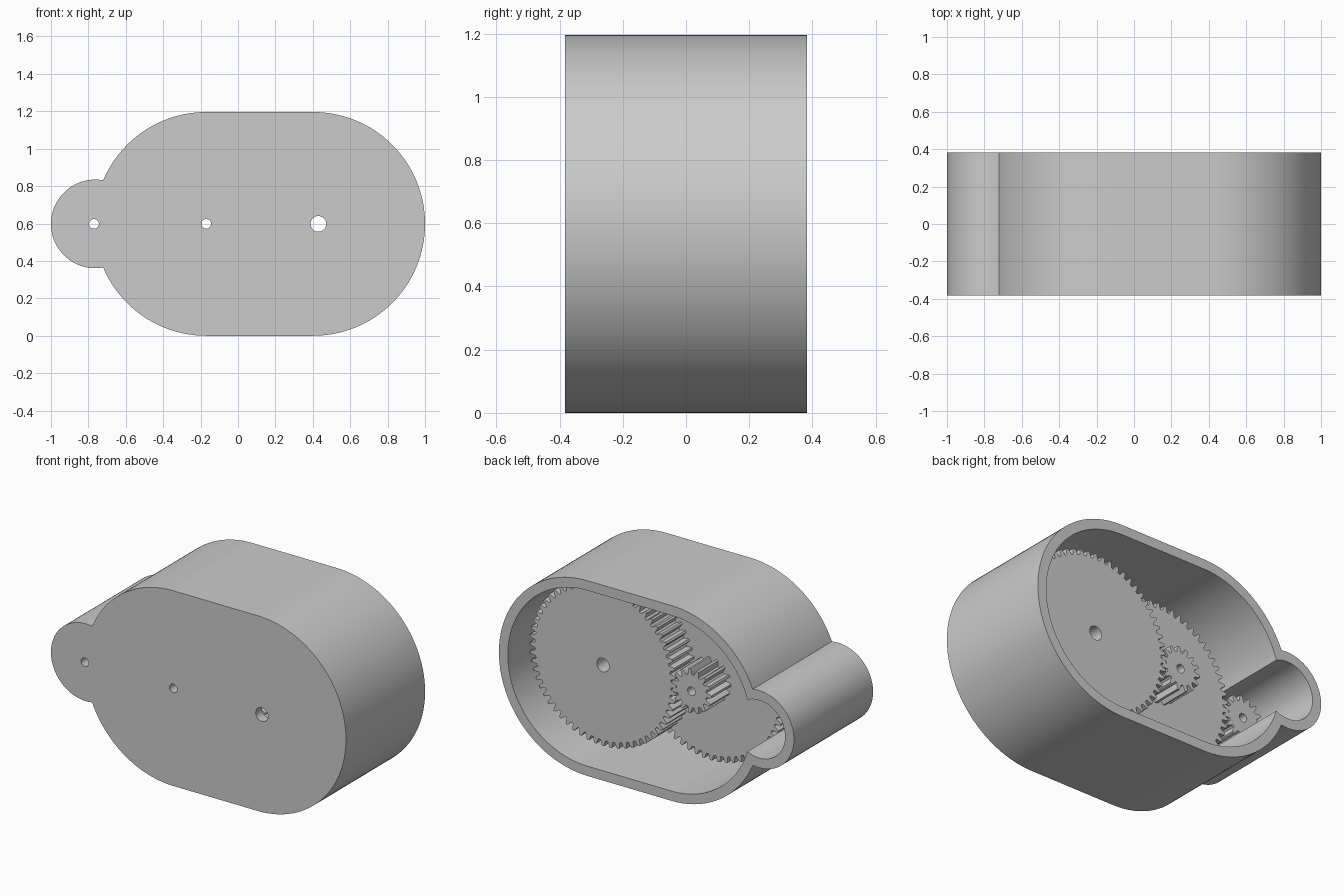
import bpy
import bmesh
from math import pi, cos, sin, atan2, sqrt, radians

cube = bpy.data.objects.get("Cube")
if cube:
    bpy.data.objects.remove(cube, do_unlink=True)

grey = bpy.data.materials.new("light_grey_plastic")
grey.use_nodes = True
GREY = (0.6, 0.6, 0.6, 1)
grey.diffuse_color = GREY
grey.node_tree.nodes["Principled BSDF"].inputs["Base Color"].default_value = GREY

# Layout: three shafts in a row at mid height
MID = 0.598
BODY_R, LOBE_R, WALL = 0.598, 0.237, 0.06
BODY_LEFT, BODY_RIGHT, LOBE_X = -0.17, 0.402, -0.763
FRONT, BACK, FLOOR = -0.383, 0.383, -0.323
OUT_X, IDLER_X, MOTOR_X = 0.43, -0.17, -0.77
OUT_HOLE, SMALL_HOLE = 0.042, 0.026
MODULE, BIG, SMALL = 0.016, 60, 15
GEAR_FRONT, GEAR_MID, GEAR_BACK = -0.19, 0.0, 0.19


def arc(cx, r, start, end, n):
    return [(cx + r * cos(start + (end - start) * i / n),
             MID + r * sin(start + (end - start) * i / n)) for i in range(n + 1)]


def circle(cx, r, n=32):
    return arc(cx, r, 0, 2 * pi, n)[:-1]


def case_outline(inset):
    """Stadium with a small round lobe merged into its end."""
    r, s = BODY_R - inset, LOBE_R - inset
    gap = BODY_LEFT - LOBE_X
    d = (gap * gap + r * r - s * s) / (2 * gap)
    h = sqrt(r * r - d * d)
    meet, lobe = pi - atan2(h, d), atan2(h, gap - d)
    return (arc(BODY_RIGHT, r, -pi / 2, pi / 2, 64)
            + arc(BODY_LEFT, r, pi / 2, meet, 40)
            + arc(LOBE_X, s, lobe, 2 * pi - lobe, 48)[1:-1]
            + arc(BODY_LEFT, r, 2 * pi - meet, 1.5 * pi, 40))


def gear_outline(cx, teeth, phase=0.0):
    pitch = MODULE * teeth / 2
    root, tip = pitch - 1.2 * MODULE, pitch + MODULE
    tooth = [(-0.35, root), (-0.24, pitch), (-0.12, tip),
             (0.12, tip), (0.24, pitch), (0.35, root)]
    points = []
    for i in range(teeth):
        for shift, r in tooth:
            a = (i + phase + shift) * 2 * pi / teeth
            points.append((cx + r * cos(a), MID + r * sin(a)))
    return points


def ring(bm, points, y):
    verts = [bm.verts.new((x, y, z)) for x, z in points]
    for a, b in zip(verts, verts[1:] + verts[:1]):
        bm.edges.new((a, b))
    return verts


def cap(bm, *rings):
    """Flat face bounded by the first ring, pierced by the others."""
    edges = [bm.edges.get((a, b)) for r in rings for a, b in zip(r, r[1:] + r[:1])]
    bmesh.ops.triangle_fill(bm, edges=edges, use_beauty=True, normal=(0, 1, 0))


def wall(bm, a, b):
    for i in range(len(a)):
        bm.faces.new((a[i - 1], a[i], b[i], b[i - 1]))


def finish(name, bm):
    bmesh.ops.recalc_face_normals(bm, faces=bm.faces)
    mesh = bpy.data.meshes.new(name)
    bm.to_mesh(mesh)
    bm.free()
    obj = bpy.data.objects.new(name, mesh)
    bpy.context.collection.objects.link(obj)
    mesh.materials.append(grey)
    bpy.ops.object.select_all(action="DESELECT")
    obj.select_set(True)
    bpy.context.view_layer.objects.active = obj
    bpy.ops.object.shade_smooth_by_angle(angle=radians(20))


def plain_gear(name, cx, teeth, phase, hole, y0, y1):
    bm = bmesh.new()
    teeth_pts, hole_pts = gear_outline(cx, teeth, phase), circle(cx, hole)
    o0, o1 = ring(bm, teeth_pts, y0), ring(bm, teeth_pts, y1)
    h0, h1 = ring(bm, hole_pts, y0), ring(bm, hole_pts, y1)
    cap(bm, o0, h0)
    cap(bm, o1, h1)
    wall(bm, o0, o1)
    wall(bm, h0, h1)
    finish(name, bm)


# Housing: open at the back, shaft holes through the front plate
bm = bmesh.new()
outer, inner = case_outline(0), case_outline(WALL)
holes = [circle(OUT_X, OUT_HOLE), circle(IDLER_X, SMALL_HOLE), circle(MOTOR_X, SMALL_HOLE)]
outer_front, outer_back = ring(bm, outer, FRONT), ring(bm, outer, BACK)
inner_floor, inner_back = ring(bm, inner, FLOOR), ring(bm, inner, BACK)
holes_front = [ring(bm, h, FRONT) for h in holes]
holes_floor = [ring(bm, h, FLOOR) for h in holes]
cap(bm, outer_front, *holes_front)
cap(bm, inner_floor, *holes_floor)
cap(bm, outer_back, inner_back)
wall(bm, outer_front, outer_back)
wall(bm, inner_floor, inner_back)
for a, b in zip(holes_front, holes_floor):
    wall(bm, a, b)
finish("gearbox_housing", bm)

# Output gear and motor pinion
plain_gear("output_gear", OUT_X, BIG, 0, OUT_HOLE, GEAR_MID, GEAR_BACK)
plain_gear("motor_pinion", MOTOR_X, SMALL, 0.5, SMALL_HOLE, GEAR_FRONT, GEAR_MID)

# Compound idler: large gear with a pinion on its back
bm = bmesh.new()
big_pts = gear_outline(IDLER_X, BIG)
small_pts = gear_outline(IDLER_X, SMALL, 0.5)
bore_pts = circle(IDLER_X, SMALL_HOLE)
big_front, big_back = ring(bm, big_pts, GEAR_FRONT), ring(bm, big_pts, GEAR_MID)
small_base, small_back = ring(bm, small_pts, GEAR_MID), ring(bm, small_pts, GEAR_BACK)
bore_front, bore_back = ring(bm, bore_pts, GEAR_FRONT), ring(bm, bore_pts, GEAR_BACK)
cap(bm, big_front, bore_front)
cap(bm, big_back, small_base)
cap(bm, small_back, bore_back)
wall(bm, big_front, big_back)
wall(bm, small_base, small_back)
wall(bm, bore_front, bore_back)
finish("idler_gear", bm)
